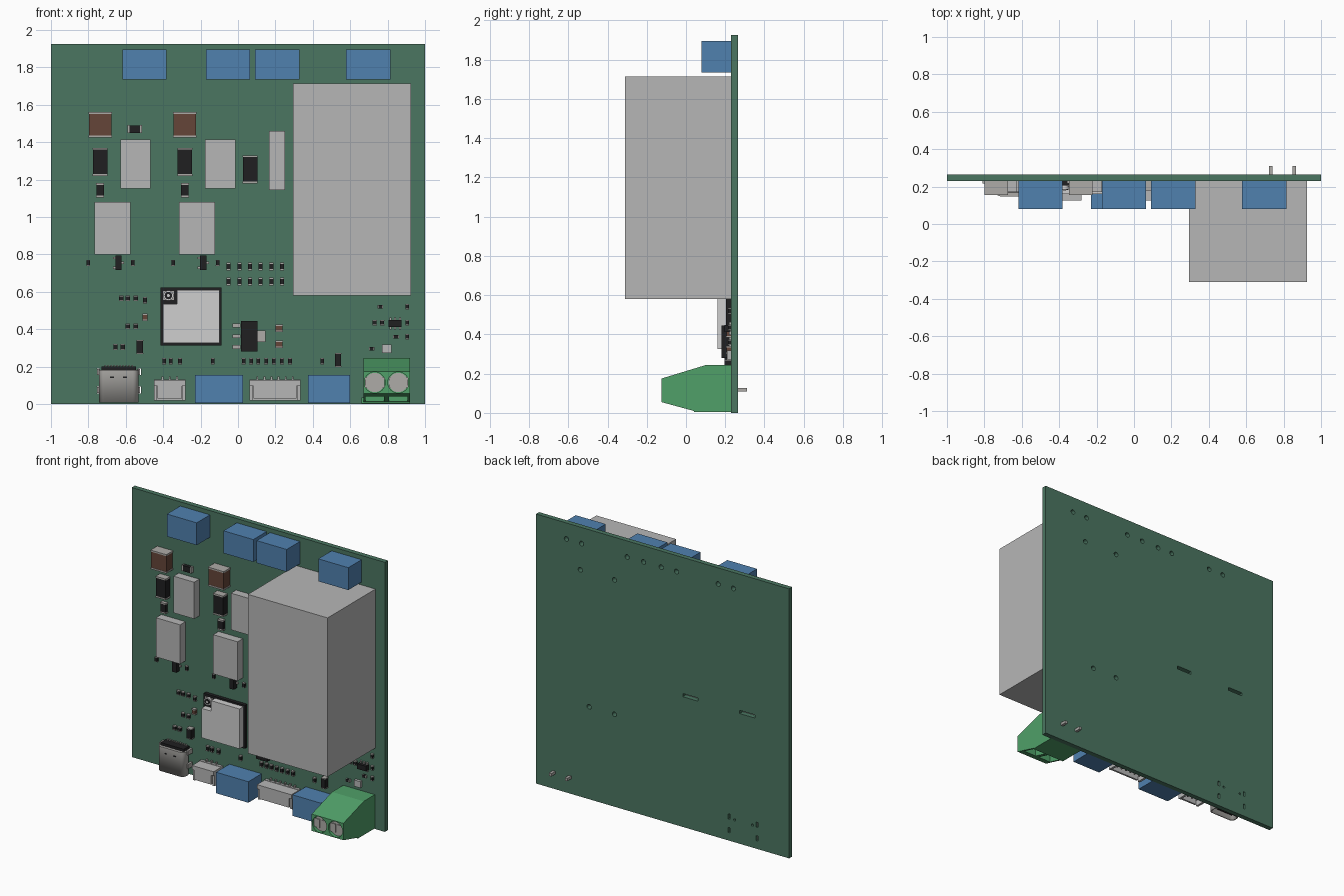
import bpy, bmesh
from math import radians
from mathutils import Matrix, Vector

if "Cube" in bpy.data.objects:
    bpy.data.objects.remove(bpy.data.objects["Cube"])

FACE, BACK = 0.23, 0.265  # front and back of the board


def material(name, r, g, b):
    m = bpy.data.materials.new(name)
    m.use_nodes = True
    m.diffuse_color = (r, g, b, 1)
    m.node_tree.nodes["Principled BSDF"].inputs["Base Color"].default_value = (r, g, b, 1)
    return m


BOARD = material("board green", .07, .18, .12)
BLUE = material("connector blue", .08, .22, .43)
GREY = material("plain grey", .47, .47, .47)
LEAF = material("terminal green", .08, .35, .14)
BROWN = material("ceramic brown", .13, .06, .04)
BLACK = material("chip black", .014, .014, .015)
SHIELD = material("shield silver", .62, .62, .62)
TIN = material("solder tin", .42, .41, .39)


class Part:
    """Collects simple solids, each with a material, into one object."""

    def __init__(self, name):
        self.name, self.bm, self.mats = name, bmesh.new(), []

    def paint(self, verts, mat):
        if mat not in self.mats:
            self.mats.append(mat)
        for f in {f for v in verts for f in v.link_faces}:
            f.material_index = self.mats.index(mat)

    def box(self, mat, x, y, z):
        mid = [(a + b) / 2 for a, b in (x, y, z)]
        size = [b - a for a, b in (x, y, z)]
        m = Matrix.Translation(mid) @ Matrix.Diagonal(size + [1])
        self.paint(bmesh.ops.create_cube(self.bm, size=1, matrix=m)["verts"], mat)
        return self

    def block(self, mat, x, z, w, h, depth, base=0):
        """Box centred at x, z that rises from the board's front."""
        return self.box(mat, (x - w / 2, x + w / 2), (FACE - depth, FACE - base),
                        (z - h / 2, z + h / 2))

    def rod(self, mat, x, z, y0, y1, r, sides=24):
        m = Matrix.Translation((x, (y0 + y1) / 2, z)) @ Matrix.Rotation(radians(90), 4, "X")
        made = bmesh.ops.create_cone(self.bm, cap_ends=True, segments=sides, radius1=r,
                                     radius2=r, depth=abs(y1 - y0), matrix=m)
        self.paint(made["verts"], mat)
        return self

    def prism(self, mat, points, along):
        vs = [self.bm.verts.new(p) for p in points]
        face = self.bm.faces.new(vs)
        made = bmesh.ops.extrude_face_region(self.bm, geom=[face])["geom"]
        new = [v for v in made if isinstance(v, bmesh.types.BMVert)]
        bmesh.ops.translate(self.bm, verts=new, vec=Vector(along))
        bmesh.ops.recalc_face_normals(self.bm, faces=self.bm.faces)
        self.paint(vs + new, mat)
        return self

    def chip(self, x, z, w, h, depth, mat=BLACK, cap=.25):
        """Two-terminal chip with tin ends along its longer side."""
        tall = h >= w
        self.block(mat, x, z, w * (.96 if tall else 1 - cap),
                   h * (1 - cap if tall else .96), depth * .97)
        t = max(w, h) * cap / 2
        for s in (-1, 1):
            if tall:
                self.block(TIN, x, z + s * (h - t) / 2, w, t, depth)
            else:
                self.block(TIN, x + s * (w - t) / 2, z, t, h, depth)
        return self

    def done(self, smooth=False):
        mesh = bpy.data.meshes.new(self.name)
        self.bm.to_mesh(mesh)
        self.bm.free()
        for m in self.mats:
            mesh.materials.append(m)
        ob = bpy.data.objects.new(self.name, mesh)
        bpy.context.collection.objects.link(ob)
        if smooth:
            activate(ob)
            bpy.ops.object.shade_smooth_by_angle(angle=radians(30))
        return ob


def activate(ob):
    for o in bpy.context.selected_objects:
        o.select_set(False)
    ob.select_set(True)
    bpy.context.view_layer.objects.active = ob


def cut(ob, cutter):
    mod = ob.modifiers.new("cut", "BOOLEAN")
    mod.operation, mod.solver, mod.object = "DIFFERENCE", "EXACT", cutter
    activate(ob)
    bpy.ops.object.modifier_apply(modifier=mod.name)
    bpy.data.objects.remove(cutter)


# Circuit board with drilled holes and slots
board = Part("circuit_board").box(BOARD, (-1, 1), (FACE, BACK), (0, 1.925)).done()
holes = Part("hole_cutter")
for z, xs in ((1.81, (.76, .64, .28, .15, .01, -.11, -.44, -.56)),
              (1.62, (.65, .38)), (.66, (.58, .38))):
    for x in xs:
        holes.rod(BOARD, x, z, .2, .3, .017, 16)
for x in (-.22, -.67):
    holes.box(BOARD, (x - .06, x + .06), (.2, .3), (.93, .953))
for x in (-.526, -.747):
    for z in (.075, .172):
        holes.box(BOARD, (x - .007, x + .007), (.2, .3), (z - .018, z + .018))
for x in (-.57, -.71):
    holes.rod(BOARD, x, .16, .2, .3, .008, 12)
cut(board, holes.done())

# Blue edge connectors
for i, (x, w) in enumerate(((-.5, .235), (-.053, .235), (.21, .237), (.697, .237))):
    Part(f"top_connector_{i}").block(BLUE, x, 1.815, w, .16, .15).done()
for i, (x, w) in enumerate(((-.102, .255), (.487, .225))):
    Part(f"bottom_connector_{i}").block(BLUE, x, .08, w, .15, .15).done()

# Large power block and the slim block beside it
Part("power_block").block(GREY, .61, 1.147, .63, 1.135, .54).done()
Part("slim_block").block(GREY, .208, 1.303, .085, .315, .05).done()

# Two matching driver channels
for side, x in (("right", -.737), ("left", -.284)):
    Part(f"{side}_relay").block(GREY, x + .189, 1.282, .163, .262, .058).done()
    Part(f"{side}_inductor").block(GREY, x + .065, .94, .192, .28, .06).done()
    Part(f"{side}_big_capacitor").chip(x, 1.493, .125, .135, .075, BROWN, .16).done()
    Part(f"{side}_diode").chip(x, 1.295, .08, .15, .05, cap=.14).done()
    Part(f"{side}_resistor").chip(x, 1.143, .042, .075, .025).done()
    p = Part(f"{side}_transistor").block(BLACK, x + .098, .755, .034, .076, .038)
    for dz in (-.026, .026):
        p.block(TIN, x + .075, .755 + dz, .014, .012, .01)
    p.block(TIN, x + .121, .755, .014, .012, .01).done()
    p = Part(f"{side}_bias_resistors")
    for dx in (-.063, .175):
        p.chip(x + dx, .755, .02, .032, .014)
    p.done()
Part("centre_diode").chip(.065, 1.255, .08, .15, .05, cap=.14).done()
Part("upper_capacitor").chip(-.552, 1.47, .075, .042, .025).done()

# Rows of small parts
p = Part("resistor_array")
for i in range(6):
    for z in (.735, .655):
        p.chip(-.05 + i * .057, z, .022, .042, .018, cap=.35)
p.done()
p = Part("lower_row")
for x in (-.395, -.36, -.31, -.135, .03, .07, .108, .15, .192, .235, .278, .45):
    p.chip(x, .228, .02, .036, .016, cap=.35)
p.done()
p = Part("scattered_resistors")
for z, xs in ((.565, (-.625, -.59, -.547)), (.415, (-.59, -.547)), (.305, (-.655, -.617)),
              (.435, (.73, .77))):
    for x in xs:
        p.chip(x, z, .024, .03, .016, cap=.35)
for x, z in ((.76, .52), (.845, .36), (.715, .295)):
    p.chip(x, z, .03, .018, .016, cap=.35)
for z in (.52, .435, .36):
    p.chip(.905, z, .018, .03, .016, cap=.35)
p.chip(-.497, .555, .02, .035, .016, cap=.35).done()
p = Part("small_capacitors").chip(-.497, .465, .026, .04, .025, BROWN, .4)
for z in (.405, .32):
    p.chip(.22, z, .04, .04, .025, BROWN, .4)
p.done()
Part("small_diodes").chip(-.525, .305, .038, .075, .035, cap=.14).chip(
    .535, .235, .035, .075, .035, cap=.14).done()
Part("indicator_lamp").block(GREY, .795, .295, .05, .045, .02).done()

# Regulator and small amplifier chip
p = Part("regulator").block(BLACK, .06, .362, .088, .165, .05, .003)
for z in (.42, .362, .305):
    p.block(TIN, -.008, z, .045, .02, .012)
p.block(TIN, .125, .362, .045, .06, .012).done()
p = Part("amplifier_chip").block(BLACK, .84, .43, .07, .036, .035, .003)
for x in (.815, .84, .865):
    p.block(TIN, x, .43, .011, .064, .012)
p.done()

# Radio module: carrier, notched shield and antenna socket
Part("radio_carrier").block(BLACK, -.252, .467, .325, .31, .025).done()
outline = ((-.402, .325), (-.1, .325), (-.1, .61), (-.325, .61), (-.325, .535), (-.402, .535))
Part("radio_shield").prism(SHIELD, [(x, FACE - .02, z) for x, z in outline], (0, -.05, 0)).done()
p = Part("antenna_socket").block(TIN, -.372, .58, .06, .05, .03, .02)
p.rod(SHIELD, -.372, .58, .185, .205, .027).rod(BLACK, -.372, .58, .183, .19, .02)
p.rod(SHIELD, -.372, .58, .18, .19, .008).done(True)

# Charging port: rounded open shell with tongue, dark rear and feet
p = Part("port_shell").box(TIN, (-.743, -.533), (.148, .224), (.008, .182))
long_edges = [e for e in p.bm.edges if abs(e.verts[0].co.z - e.verts[1].co.z) > .1]
bmesh.ops.bevel(p.bm, geom=long_edges, offset=.03, segments=5, profile=.5, affect="EDGES")
bmesh.ops.delete(p.bm, geom=[f for f in p.bm.faces if f.normal.z < -.9], context="FACES")
shell = p.done(True)
wall = shell.modifiers.new("wall", "SOLIDIFY")
wall.thickness = .009
p = Part("port_insert").box(BLACK, (-.71, -.566), (.178, .194), (.03, .17))
p.box(BLACK, (-.73, -.546), (.168, FACE), (.17, .2))
for x in (-.674, -.604):
    p.box(BLACK, (x - .01, x + .01), (.146, .15), (.138, .146))
for x in (-.745, -.531):
    for z in (.075, .172):
        p.box(TIN, (x - .008, x + .008), (.185, .25), (z - .016, z + .016))
for i in range(10):
    p.block(TIN, -.71 + i * .016, .2, .007, .018, .01)
p.done()

# White plug sockets, open towards the lower edge
for name, x, w, pins in (("small", -.365, .17, 3), ("wide", .198, .272, 6)):
    p = Part(f"{name}_plug_socket").block(GREY, x, .075, w, .11, .02)
    p.block(GREY, x, .112, w, .03, .105)
    p.block(GREY, x, .075, w - .04, .09, .105, .092)
    for s in (-1, 1):
        p.block(GREY, x + s * (w / 2 - .008), .072, .016, .105, .095)
    for i in range(pins):
        px = x + (i - (pins - 1) / 2) * .038
        p.block(TIN, px, .08, .01, .09, .06, .05).block(TIN, px, .135, .01, .022, .015)
    p.done()

# Screw terminal: angled body, recessed screws, wire openings, rear pins
side = ((FACE, .245), (.105, .245), (-.125, .175), (-.125, .055), (.04, .01), (FACE, .01))
body = Part("screw_terminal").prism(LEAF, [(.67, y, z) for y, z in side], (.25, 0, 0)).done()
cutter, screws, rear = Part("terminal_cutter"), Part("terminal_screws"), Part("terminal_pins")
for x in (.731, .857):
    cutter.rod(LEAF, x, .115, -.2, -.1, .056, 32)
    cutter.box(LEAF, (x - .05, x + .05), (-.07, .03), (-.02, .1))
    for s in (-1, 1):
        screws.box(TIN, (x + s * .029 - .022, x + s * .029 + .022), (-.112, -.106), (.085, .145))
    screws.rod(TIN, x, .115, -.106, -.095, .052, 32)
    rear.box(TIN, (x - .01, x + .01), (FACE, .31), (.108, .128))
cut(body, cutter.done())
screws.done(True)
rear.done()
Part("terminal_flange").box(LEAF, (.66, .92), (.04, FACE), (.004, .034)).done()
